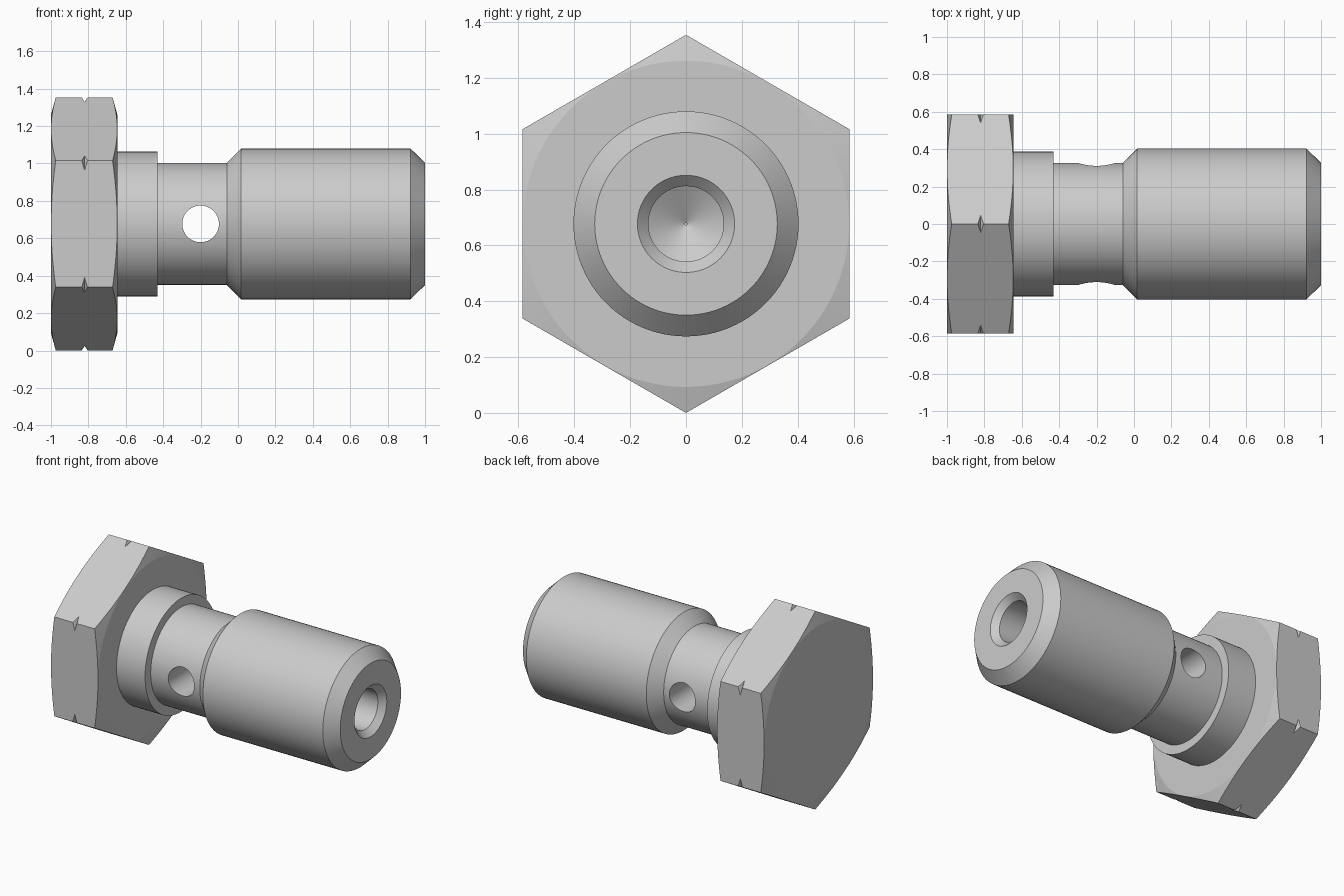
import bpy
import bmesh
import math

if "Cube" in bpy.data.objects:
    bpy.data.objects.remove(bpy.data.objects["Cube"], do_unlink=True)

AXIS_Z = 0.677      # height of the bolt axis
HEX_R = 0.677       # corner radius of the head
HEAD_END = -0.645

steel = bpy.data.materials.new("grey steel")
steel.use_nodes = True
colour = (0.6, 0.6, 0.6, 1)
steel.diffuse_color = colour
steel.node_tree.nodes["Principled BSDF"].inputs["Base Color"].default_value = colour


def revolve(name, profile, steps, location=(0, 0, AXIS_Z)):
    """Turn a profile of (x, radius) points about the x axis."""
    bm = bmesh.new()
    verts = [bm.verts.new((x, 0, r)) for x, r in profile]
    edges = [bm.edges.new(pair) for pair in zip(verts, verts[1:])]
    bmesh.ops.spin(bm, geom=verts + edges, cent=(0, 0, 0), axis=(1, 0, 0),
                   angle=math.tau, steps=steps)
    bmesh.ops.remove_doubles(bm, verts=bm.verts, dist=1e-4)
    bmesh.ops.recalc_face_normals(bm, faces=bm.faces)
    mesh = bpy.data.meshes.new(name)
    bm.to_mesh(mesh)
    bm.free()
    mesh.materials.append(steel)
    obj = bpy.data.objects.new(name, mesh)
    obj.location = location
    bpy.context.collection.objects.link(obj)
    return obj


def activate(obj):
    bpy.ops.object.select_all(action="DESELECT")
    obj.select_set(True)
    bpy.context.view_layer.objects.active = obj


def combine(obj, tool, operation):
    """Apply a boolean and discard the tool."""
    tool.hide_render = True
    mod = obj.modifiers.new(operation, "BOOLEAN")
    mod.operation = operation
    mod.solver = "EXACT"
    mod.object = tool
    activate(obj)
    bpy.ops.object.modifier_apply(modifier=mod.name)
    bpy.data.objects.remove(tool, do_unlink=True)


def smooth(obj, degrees):
    activate(obj)
    bpy.ops.object.shade_smooth_by_angle(angle=math.radians(degrees))


# Hexagonal head: prism trimmed by a turned blank with chamfers and a V groove
head = revolve("hex_head", [(-1.1, 0), (-1.1, HEX_R), (-0.5, HEX_R), (-0.5, 0)], 6)
blank = revolve("head_blank", [
    (-1, 0), (-1, 0.584), (-0.968, 0.70),
    (-0.85, 0.70), (-0.82, 0.652), (-0.79, 0.70),
    (HEAD_END - 0.032, 0.70), (HEAD_END, 0.584), (HEAD_END, 0)], 96)
combine(head, blank, "INTERSECT")
smooth(head, 10)

# Shank: collar, neck, chamfered body and blind bore with a drill point
shank = revolve("hollow_shank", [
    (HEAD_END - 0.03, 0), (HEAD_END - 0.03, 0.387), (-0.43, 0.387),
    (-0.43, 0.326), (-0.06, 0.326), (0.017, 0.403),
    (0.922, 0.403), (1, 0.327),
    (1, 0.174), (0.96, 0.135), (-0.025, 0.135), (-0.105, 0)], 96)

# Cross hole through the neck, front to back
drill = revolve("cross_drill", [(-0.6, 0), (-0.6, 0.098), (0.6, 0.098), (0.6, 0)],
                48, (-0.2, 0, AXIS_Z))
drill.rotation_euler.z = math.pi / 2
combine(shank, drill, "DIFFERENCE")
smooth(shank, 25)
